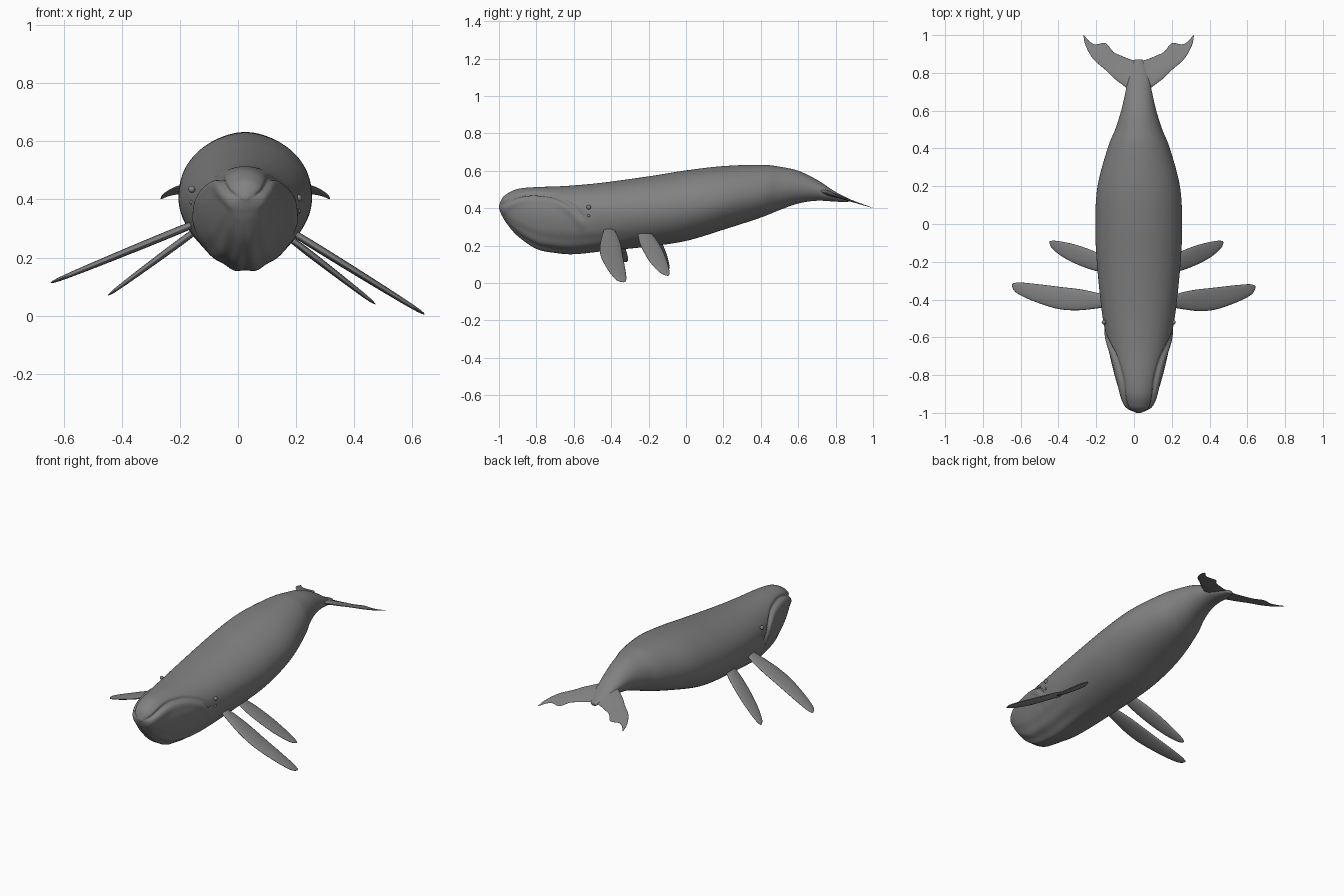
import bpy, bmesh, math
from mathutils import Vector

if "Cube" in bpy.data.objects:
    bpy.data.objects.remove(bpy.data.objects["Cube"], do_unlink=True)

CENTRE = 0.025  # body midline along x


def make_material(name, value):
    mat = bpy.data.materials.new(name)
    mat.use_nodes = True
    colour = (value, value, value, 1)
    mat.diffuse_color = colour
    mat.node_tree.nodes["Principled BSDF"].inputs["Base Color"].default_value = colour
    return mat


SKIN = make_material("grey skin", 0.22)


def finish(name, bm):
    bmesh.ops.recalc_face_normals(bm, faces=bm.faces)
    mesh = bpy.data.meshes.new(name)
    bm.to_mesh(mesh)
    bm.free()
    mesh.materials.append(SKIN)
    for face in mesh.polygons:
        face.use_smooth = True
    obj = bpy.data.objects.new(name, mesh)
    bpy.context.collection.objects.link(obj)
    return obj


def loft(name, rings):
    """Skin a list of closed rings and cap both ends."""
    bm = bmesh.new()
    rows = [[bm.verts.new(p) for p in ring] for ring in rings]
    n = len(rows[0])
    for a, b in zip(rows, rows[1:]):
        for i in range(n):
            j = (i + 1) % n
            bm.faces.new((a[i], a[j], b[j], b[i]))
    bm.faces.new(rows[0])
    bm.faces.new(rows[-1])
    return finish(name, bm)


def spline(stations, steps):
    """Smoothly resample rows of numbers (Catmull-Rom)."""
    out = []
    last = len(stations) - 1
    for k in range(last):
        p0, p1 = stations[max(k - 1, 0)], stations[k]
        p2, p3 = stations[k + 1], stations[min(k + 2, last)]
        for s in range(steps):
            t = s / steps
            out.append([b + 0.5 * t * (c - a + t * (2 * a - 5 * b + 4 * c - d
                        + t * (3 * (b - c) + d - a)))
                        for a, b, c, d in zip(p0, p1, p2, p3)])
    out.append(list(stations[last]))
    return out


# Body stations: y, half width, belly z, widest z, back z
BODY = [
    (-1, .012, .40, .407, .414), (-.985, .045, .365, .41, .45),
    (-.96, .07, .32, .41, .475), (-.9, .097, .25, .405, .503),
    (-.8, .128, .182, .39, .513), (-.7, .152, .16, .38, .516),
    (-.6, .172, .153, .375, .522), (-.45, .197, .168, .375, .536),
    (-.2, .222, .195, .39, .57), (0, .23, .225, .41, .602),
    (.2, .218, .285, .445, .625), (.4, .165, .35, .48, .632),
    (.5, .125, .39, .5, .622), (.6, .093, .425, .51, .6),
    (.7, .07, .44, .5, .552), (.8, .05, .435, .465, .487),
    (.87, .02, .432, .442, .452),
]
# Mouth line: y, z
MOUTH = spline([(-1, .405), (-.95, .44), (-.88, .468), (-.8, .475), (-.7, .46),
                (-.62, .42), (-.57, .37), (-.53, .33)], 8)


def mouth_at(y):
    for (y0, z0), (y1, z1) in zip(MOUTH, MOUTH[1:]):
        if y0 <= y <= y1:
            slope = (z1 - z0) / (y1 - y0)
            return z0 + slope * (y - y0), math.hypot(1, slope)
    return None


def relief(y, z, angle):
    """Outward offset: mouth groove, lower lip and throat pleats."""
    push = 0
    mouth = mouth_at(y)
    if mouth:
        d = (z - mouth[0]) / mouth[1]
        fade = min(1, (-.53 - y) / .03, (y + 1) / .02)
        push += fade * (.007 * math.exp(-((d + .025) / .022) ** 2)
                        - .012 * math.exp(-(d / .008) ** 2))
    low = max(0, -math.sin(angle) - .35)
    along = max(0, min(1, (y + .98) / .15, (-.25 - y) / .25))
    return push + .005 * low * along * math.cos(14 * angle)


body_rings = []
for y, w, zb, zc, zt in spline(BODY, 10):
    ring = []
    for i in range(128):
        a = math.tau * i / 128
        c, s = math.cos(a), math.sin(a)
        z = zc + s * ((zt - zc) if s > 0 else (zc - zb))
        push = relief(y, z, a)
        ring.append((CENTRE + c * (w + push), y, z + s * push))
    body_rings.append(ring)
loft("body", body_rings)


def blade(name, root, tip, outline):
    """Flat flipper; outline rows: t, front offset, rear offset, half thickness."""
    root, tip = Vector(root), Vector(tip)
    axis = (tip - root).normalized()
    chord = Vector((0, 1, 0))
    chord = (chord - axis * chord.dot(axis)).normalized()
    normal = axis.cross(chord)
    rings = []
    for t, front, rear, thick in spline(outline, 6):
        mid, half = (front + rear) / 2, (rear - front) / 2
        centre = root.lerp(tip, t) + chord * mid
        rings.append([centre + chord * half * math.cos(a) + normal * thick * math.sin(a)
                      for a in (math.tau * i / 24 for i in range(24))])
    loft(name, rings)


FRONT = [(0, -.03, .025, .012), (.12, -.05, .035, .013), (.3, -.075, .038, .013),
         (.5, -.085, .032, .012), (.75, -.068, .025, .01), (.92, -.045, .018, .007),
         (.98, -.025, .01, .004), (1, -.006, .004, .001)]
REAR = [(0, -.035, .035, .011), (.2, -.05, .045, .012), (.45, -.055, .045, .011),
        (.7, -.05, .035, .009), (.92, -.03, .018, .006), (1, -.006, .004, .001)]

# Four flippers, slightly uneven between the sides
blade("left_front_flipper", (.19, -.41, .285), (.642, -.33, .005), FRONT)
blade("right_front_flipper", (-.14, -.41, .32), (-.645, -.32, .113), FRONT)
blade("left_rear_flipper", (.18, -.225, .265), (.472, -.095, .04), REAR)
blade("right_rear_flipper", (-.135, -.225, .3), (-.447, -.095, .07), REAR)

# Tail fluke rows: distance from midline, leading y, trailing y, half thickness
FLUKE = [(0, .7, .862, .022), (.04, .705, .87, .02), (.09, .74, .89, .015),
         (.135, .775, .912, .011), (.175, .815, .957, .009), (.23, .862, .951, .007),
         (.262, .905, .968, .005), (.285, .955, .995, .003), (.292, .995, 1, .001)]
for side, sign in (("left", 1), ("right", -1)):
    rings = []
    for dist, lead, trail, thick in spline(FLUKE, 5):
        ring = []
        for i in range(32):
            a = math.tau * i / 32
            y = (lead + trail) / 2 - (trail - lead) / 2 * math.cos(a)
            taper = 0.6 + 0.4 * math.cos(a)  # thin trailing edge
            z = .5 - (y - .7) * .33 + thick * taper * math.sin(a)
            ring.append((CENTRE + sign * dist, y, z))
        rings.append(ring)
    loft(side + "_tail_fluke", rings)

# Eyes, with a small bump below each
for side, sign in (("left", 1), ("right", -1)):
    lift = 0 if sign > 0 else .03
    for part, z, radius in (("eye", .405, .012), ("cheek_bump", .36, .008)):
        bm = bmesh.new()
        bmesh.ops.create_uvsphere(bm, u_segments=16, v_segments=10, radius=radius)
        bmesh.ops.translate(bm, verts=bm.verts,
                            vec=(CENTRE + sign * .184, -.52, z + lift))
        finish(side + "_" + part, bm)
